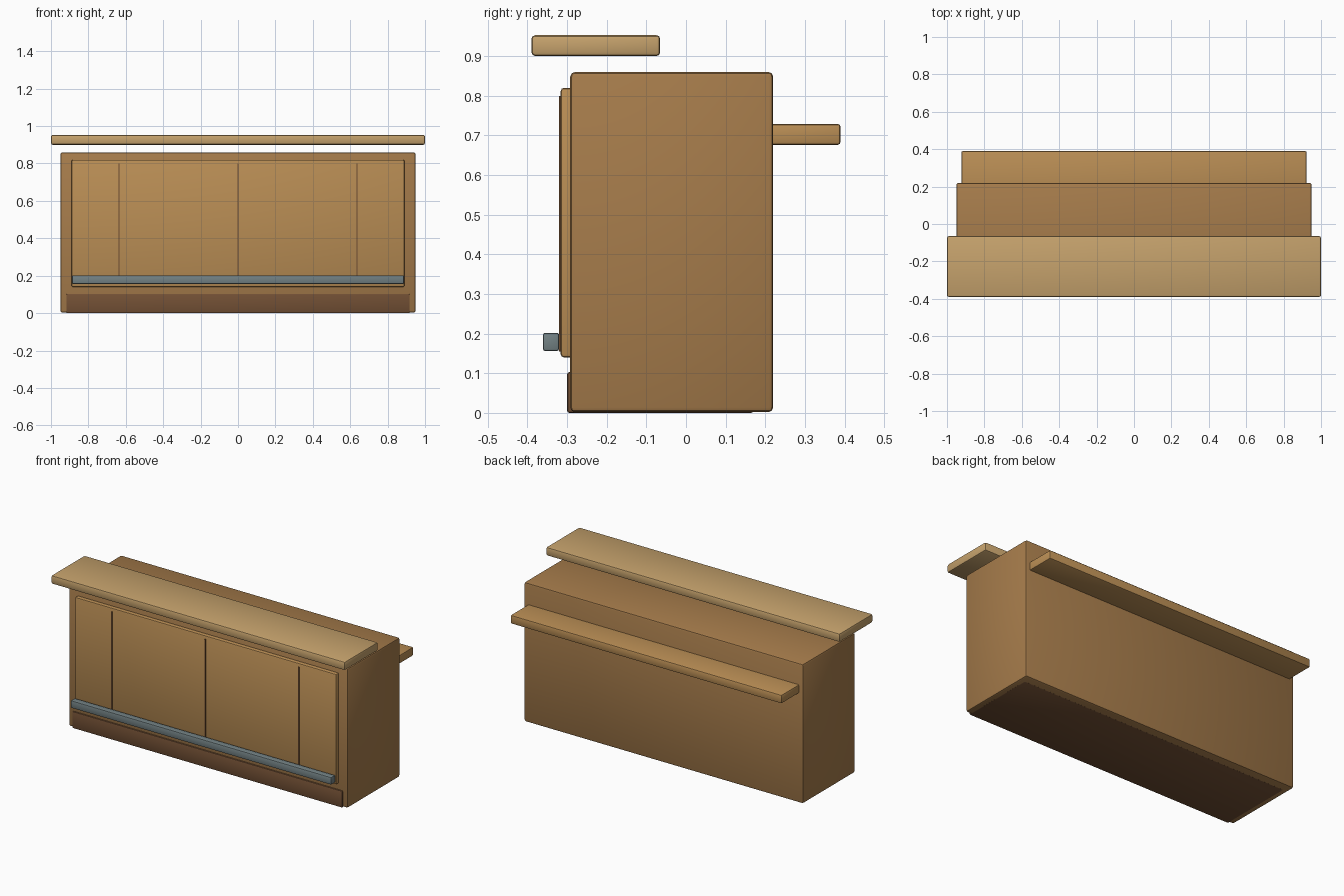
import bpy, math

if "Cube" in bpy.data.objects:
    bpy.data.objects.remove(bpy.data.objects["Cube"])


def material(name, rgb):
    m = bpy.data.materials.new(name)
    m.diffuse_color = (*rgb, 1)
    m.use_nodes = True
    m.node_tree.nodes["Principled BSDF"].inputs["Base Color"].default_value = m.diffuse_color
    return m


WOOD = material("mid_wood", (0.38, 0.20, 0.07))
PANEL = material("panel_wood", (0.49, 0.27, 0.09))
PALE = material("pale_wood", (0.56, 0.36, 0.15))
DARK = material("dark_wood", (0.17, 0.08, 0.035))
SEAM = material("seam_brown", (0.15, 0.07, 0.03))
METAL = material("rail_metal", (0.17, 0.22, 0.23))


def box(name, x, y, z, mat, bevel=0.0, segments=2):
    """Bevelled box given its (min, max) range on each axis."""
    bpy.ops.mesh.primitive_cube_add(size=1)
    ob = bpy.context.object
    ob.name = name
    for i, (lo, hi) in enumerate((x, y, z)):
        ob.location[i] = (lo + hi) / 2
        ob.scale[i] = hi - lo
    bpy.ops.object.transform_apply(location=True, scale=True)
    if bevel:
        mod = ob.modifiers.new("bevel", "BEVEL")
        mod.width = bevel
        mod.segments = segments
        bpy.ops.object.modifier_apply(modifier="bevel")
        bpy.ops.object.shade_smooth_by_angle(angle=math.radians(30))
    ob.data.materials.append(mat)
    return ob


# Main cabinet and the plinth along its foot
box("counter_body", (-0.95, 0.95), (-0.292, 0.22), (0.002, 0.86), WOOD, 0.012)
box("kick_plinth", (-0.918, 0.918), (-0.30, 0.17), (0.0, 0.103), DARK, 0.006)

# Raised front panel with thin seams
box("front_panel", (-0.89, 0.89), (-0.316, -0.28), (0.14, 0.82), PANEL, 0.008)
for i, x in enumerate((-0.637, 0.0, 0.637)):
    box(f"panel_seam_{i + 1}", (x - 0.003, x + 0.003), (-0.321, -0.312),
        (0.155, 0.80), SEAM)

# Foot rail across the front
box("foot_rail", (-0.887, 0.887), (-0.361, -0.32), (0.156, 0.202), METAL, 0.006)

# Overhanging bar top and the rear work shelf
box("bar_top", (-1.0, 1.0), (-0.39, -0.065), (0.90, 0.953), PALE, 0.010)
box("rear_shelf", (-0.923, 0.923), (0.12, 0.39), (0.676, 0.729), PANEL, 0.008)
